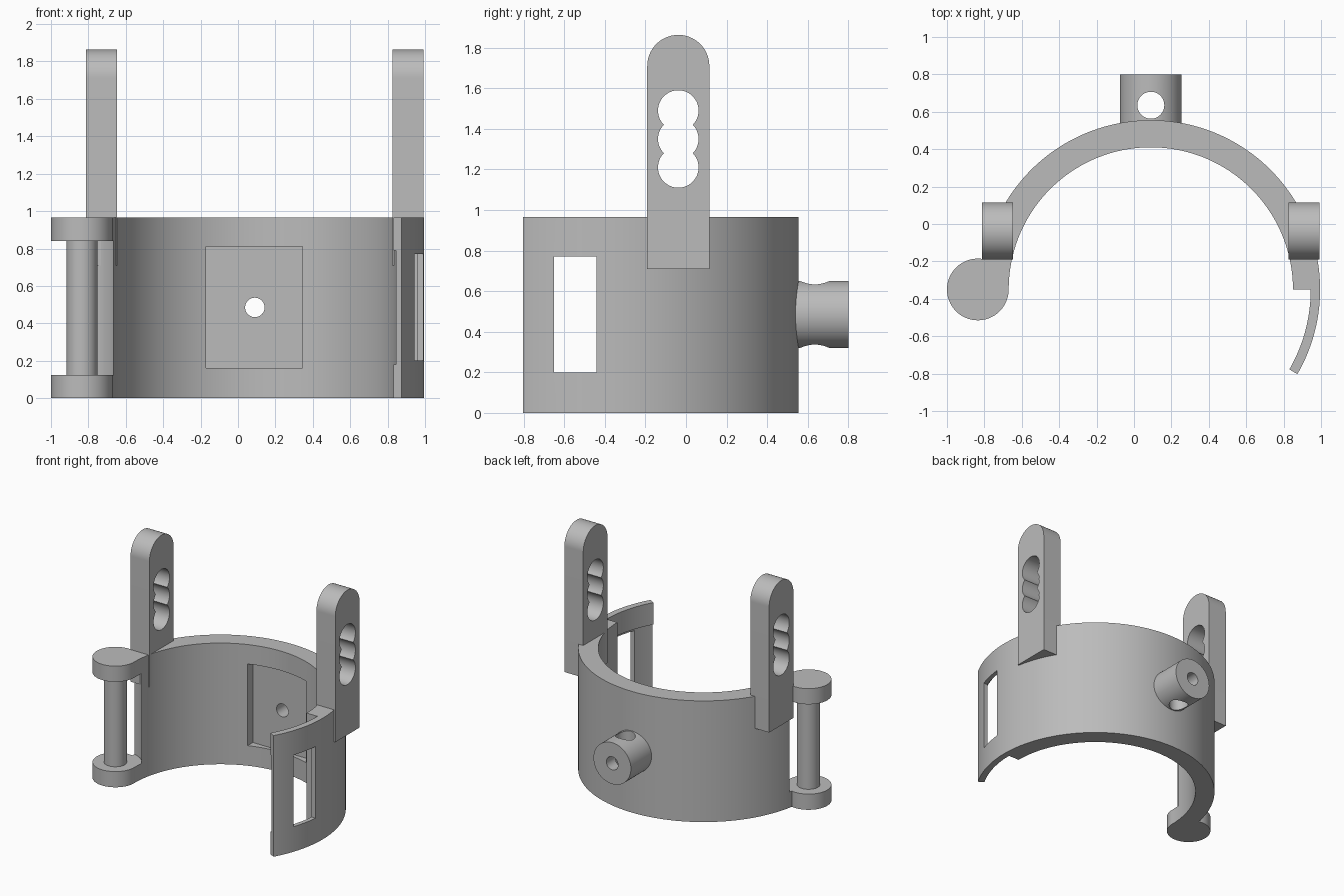
import bpy
import bmesh
from math import cos, sin, pi, radians
from mathutils import Vector

if "Cube" in bpy.data.objects:
    bpy.data.objects.remove(bpy.data.objects["Cube"], do_unlink=True)

grey = bpy.data.materials.new("plain grey")
grey.use_nodes = True
GREY = (0.5, 0.5, 0.5, 1)
grey.diffuse_color = GREY
grey.node_tree.nodes["Principled BSDF"].inputs["Base Color"].default_value = GREY

CX, CY = 0.09, -0.35           # centre of the band
R_OUT, R_IN, R_TAIL = 0.905, 0.76, 0.855
HEIGHT = 0.965
HINGE = (-0.835, -0.35)
BOSS_Z = 0.485


def arc(cx, cy, r, a0, a1, n):
    angles = [radians(a0 + (a1 - a0) * i / n) for i in range(n + 1)]
    return [(cx + r * cos(a), cy + r * sin(a)) for a in angles]


def circle(cx, cy, r, n=64):
    return arc(cx, cy, r, 0, 360, n)[:-1]


def rect(x0, x1, y0, y1):
    return [(x0, y0), (x1, y0), (x1, y1), (x0, y1)]


def prism(name, outline, lo, hi, axis="z"):
    """Extrude a closed outline from lo to hi along one axis."""
    place = {"x": lambda p, h: (h, p[0], p[1]),
             "y": lambda p, h: (p[0], h, p[1]),
             "z": lambda p, h: (p[0], p[1], h)}[axis]
    bm = bmesh.new()
    base = bm.faces.new([bm.verts.new(place(p, lo)) for p in outline])
    new = bmesh.ops.extrude_face_region(bm, geom=[base])["geom"]
    shift = Vector(place((0, 0), hi - lo))
    bmesh.ops.translate(bm, vec=shift,
                        verts=[v for v in new if isinstance(v, bmesh.types.BMVert)])
    bmesh.ops.recalc_face_normals(bm, faces=bm.faces)
    mesh = bpy.data.meshes.new(name)
    bm.to_mesh(mesh)
    bm.free()
    mesh.materials.append(grey)
    obj = bpy.data.objects.new(name, mesh)
    bpy.context.collection.objects.link(obj)
    return obj


def activate(obj):
    bpy.ops.object.select_all(action="DESELECT")
    obj.select_set(True)
    bpy.context.view_layer.objects.active = obj


def cut(obj, outline, lo, hi, axis="z"):
    cutter = prism("cutter", outline, lo, hi, axis)
    cutter.hide_render = True
    mod = obj.modifiers.new("cut", "BOOLEAN")
    mod.operation, mod.solver, mod.object = "DIFFERENCE", "EXACT", cutter
    activate(obj)
    bpy.ops.object.modifier_apply(modifier=mod.name)
    bpy.data.objects.remove(cutter, do_unlink=True)


parts = []

# Curved band with a thinner tail on one side
outline = (arc(CX, CY, R_OUT, -30, 180, 140) + arc(CX, CY, R_IN, 180, 0, 120)
           + arc(CX, CY, R_TAIL, 0, -30, 20))
band = prism("band", outline, 0, HEIGHT)
parts.append(band)

# Clearance around the hinge pin
cut(band, circle(*HINGE, 0.19), 0.125, 0.84)
# Shallow recess inside the tail, and the strap slot through it
cut(band, arc(CX, CY, 0.80, -34, -3, 20) + arc(CX, CY, 0.871, -3, -34, 20), 0.18, 0.79)
cut(band, rect(-0.65, -0.44, 0.20, 0.77), 0.7, 1.2, "x")
# Flat square pocket inside the back wall
cut(band, rect(-0.17, 0.345, 0.16, 0.81), 0.1, 0.43, "y")

# Boss on the back with a cross hole
boss = prism("rear_boss", circle(CX, BOSS_Z, 0.165), 0.5, 0.80, "y")
parts.append(boss)
cut(boss, circle(CX, 0.635, 0.072, 48), 0.2, 0.8)

# Bolt hole through boss and band
for obj in (band, boss):
    cut(obj, circle(CX, BOSS_Z, 0.052, 48), 0.1, 1.0, "y")

# Hinge discs and pin
for name, r, lo, hi in (("hinge_disc_lower", 0.165, 0, 0.125),
                        ("hinge_disc_upper", 0.165, 0.84, HEIGHT),
                        ("hinge_pin", 0.083, 0.12, 0.845)):
    parts.append(prism(name, circle(*HINGE, r), lo, hi))

# Upright arms with three overlapping holes
ARM_Y, ARM_R = -0.038, 0.153
for name, x0, x1 in (("right_arm", -0.813, -0.647), ("left_arm", 0.825, 0.991)):
    shape = [(ARM_Y - ARM_R, 0.71), (ARM_Y + ARM_R, 0.71)]
    shape += arc(ARM_Y, 1.71, ARM_R, 0, 180, 40)
    arm = prism(name, shape, x0, x1, "x")
    for z in (1.21, 1.35, 1.49):
        cut(arm, circle(ARM_Y, z, 0.1), x0 - 0.1, x1 + 0.1, "x")
    parts.append(arm)

# Smooth curved walls, crisp edges
for obj in parts:
    activate(obj)
    bpy.ops.object.shade_smooth_by_angle(angle=radians(30))
